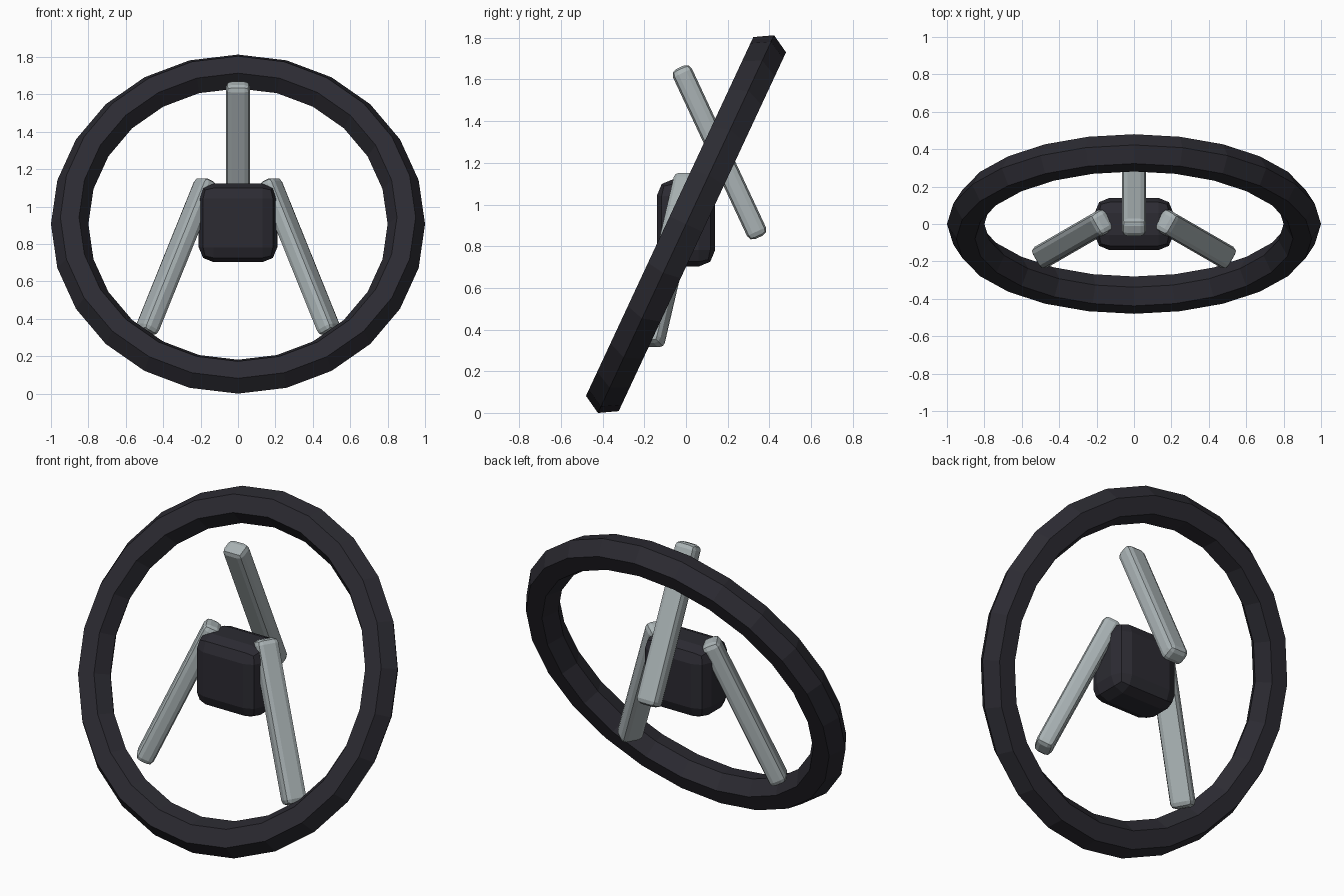
import bpy
import math
from mathutils import Matrix, Vector

if "Cube" in bpy.data.objects:
    bpy.data.objects.remove(bpy.data.objects["Cube"])

TILT = math.radians(65)
CENTRE = Vector((0, 0, 0.906))


def material(name, rgb):
    m = bpy.data.materials.new(name)
    m.diffuse_color = (*rgb, 1)
    m.use_nodes = True
    m.node_tree.nodes["Principled BSDF"].inputs["Base Color"].default_value = m.diffuse_color
    return m


black = material("dark_rubber", (0.025, 0.024, 0.032))
silver = material("grey_metal", (0.40, 0.45, 0.46))


def rounded_box(name, size, location, rotation, bevel, mat):
    bpy.ops.mesh.primitive_cube_add(size=1, location=location, rotation=rotation)
    ob = bpy.context.object
    ob.name = name
    ob.scale = size
    bpy.ops.object.transform_apply(location=False, rotation=False, scale=True)
    mod = ob.modifiers.new("rounding", 'BEVEL')
    mod.width = bevel
    mod.segments = 2
    mod.limit_method = 'ANGLE'
    ob.data.materials.append(mat)
    return ob


# Rim: tilted ring with a six-sided section
bpy.ops.mesh.primitive_torus_add(major_segments=24, minor_segments=6,
                                 major_radius=0.9, minor_radius=0.1,
                                 location=CENTRE, rotation=(TILT, 0, 0))
rim = bpy.context.object
rim.name = "rim"
rim.data.materials.append(black)

# Hub: upright rounded block
rounded_box("hub", (0.42, 0.28, 0.42), (0, 0, 0.912), (0, 0, 0), 0.08, black)

# Spokes: centres spaced evenly in the rim plane, bars turned about the upright axis
plane = Matrix.Rotation(TILT, 3, 'X')
for i, name in enumerate(("spoke_top", "spoke_left", "spoke_right")):
    turn = math.radians(120 * i)
    offset = plane @ Vector((-0.38 * math.sin(turn), 0.38 * math.cos(turn), 0))
    rounded_box(name, (0.13, 0.10, 0.90), CENTRE + offset,
                (math.pi / 2 - TILT, 0, turn), 0.03, silver)
